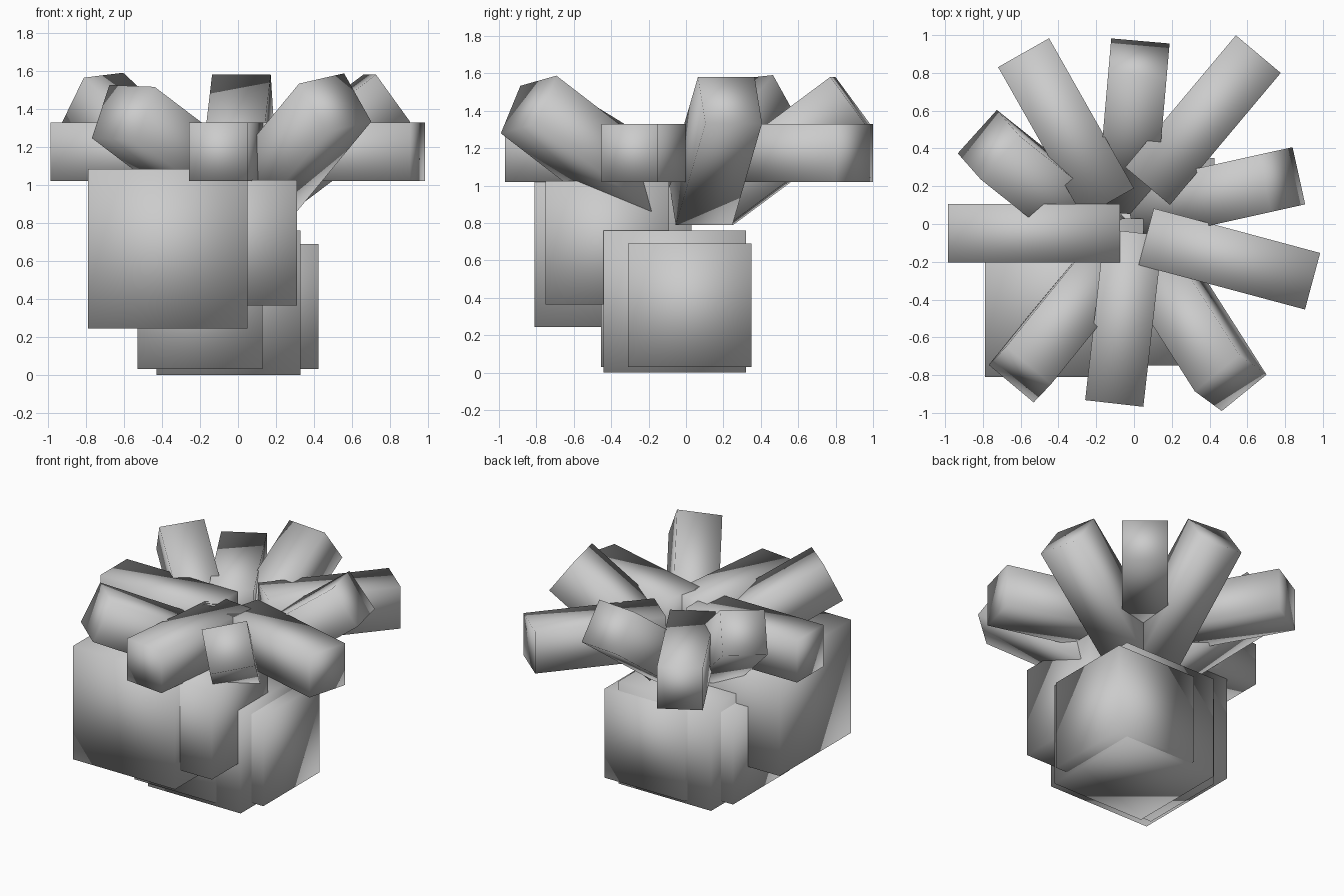
import bpy, bmesh
from math import radians
from mathutils import Matrix, Vector

if "Cube" in bpy.data.objects:
    bpy.data.objects.remove(bpy.data.objects["Cube"])

grey = bpy.data.materials.new("light_grey")
grey.diffuse_color = (0.6, 0.6, 0.6, 1)
grey.use_nodes = True
grey.node_tree.nodes["Principled BSDF"].inputs["Base Color"].default_value = grey.diffuse_color


def box(name, centre, size, rot=Matrix.Identity(4)):
    """Softly shaded box with its size baked into the mesh."""
    bm = bmesh.new()
    bmesh.ops.create_cube(bm, size=1.0)
    bmesh.ops.transform(bm, verts=bm.verts,
                        matrix=rot @ Matrix.Diagonal((*size, 1)))
    for f in bm.faces:
        f.smooth = True
    mesh = bpy.data.meshes.new(name)
    bm.to_mesh(mesh)
    bm.free()
    mesh.materials.append(grey)
    ob = bpy.data.objects.new(name, mesh)
    ob.location = Vector(centre)
    bpy.context.collection.objects.link(ob)


def beam(name, centre, heading, lift=0, roll=0):
    """Square beam pointing outward along a compass heading."""
    rot = (Matrix.Rotation(radians(heading), 4, 'Z')
           @ Matrix.Rotation(radians(-lift), 4, 'Y')
           @ Matrix.Rotation(radians(roll), 4, 'X'))
    box(name, centre, (0.912, 0.31, 0.31), rot)


# Base: overlapping cubes, given by lowest corner and edge length
for i, (x, y, z, s) in enumerate([
        (-0.79, -0.81, 0.245, 0.84),
        (-0.35, -0.75, 0.365, 0.66),
        (-0.53, -0.455, 0.03, 0.66),
        (-0.43, -0.44, 0.0, 0.76),
        (-0.235, -0.31, 0.03, 0.66)]):
    box(f"base_cube_{i + 1}", (x + s / 2, y + s / 2, z + s / 2), (s, s, s))

# Crown: level beams (x, y, heading)
for i, (x, y, h) in enumerate([
        (-0.53, -0.05, 180),
        (0.505, -0.185, -15),
        (-0.053, -0.497, 263.5),
        (0.365, 0.55, 50),
        (-0.36, 0.51, 119.5)]):
    beam(f"level_beam_{i + 1}", (x, y, 1.175), h)

# Crown: raised beams (x, y, heading, lift, roll)
for i, (x, y, h, lift, roll) in enumerate([
        (-0.006, 0.512, 85, 36.5, 0),
        (0.425, 0.156, 12.5, 36.5, 0),
        (0.306, -0.519, -57.5, 33, 12),
        (-0.345, -0.477, 231, 25.5, -2),
        (-0.48, 0.19, 141.5, 36, -6)]):
    beam(f"raised_beam_{i + 1}", (x, y, 1.185), h, lift, roll)
